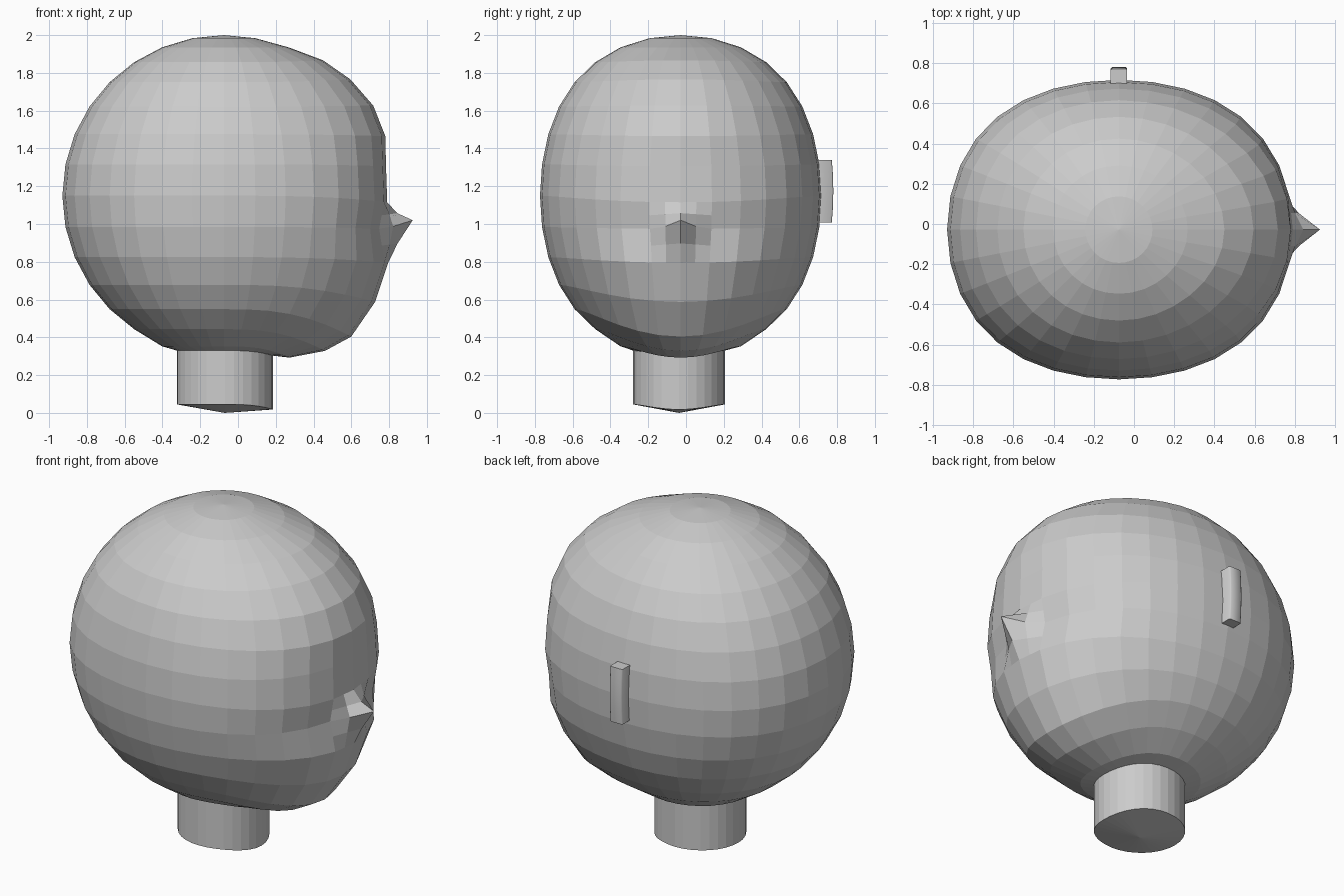
import bpy, bmesh
from math import sin, cos, pi
from mathutils import Vector

if "Cube" in bpy.data.objects:
    bpy.data.objects.remove(bpy.data.objects["Cube"])

SEG, RINGS = 32, 16
CX, CY, CZ = -0.075, -0.028, 1.15
R, RZ = 0.855, 0.85

# face profile: (x, z) shift of the front (+x) column for each ring
SHIFT = {2: (.015, 0), 3: (.05, .01), 4: (.065, .015), 5: (.08, .005), 6: (.065, -.01),
         7: (.02, -.01), 8: (.01, -.035), 9: (0, -.01), 10: (.08, -.03),
         11: (.09, -.09), 12: (.07, -.145), 13: (.06, -.115), 14: (.02, -.06)}
NOSE_BASE = Vector((0.895, CY, 1.0))
NOSE_TIP = Vector((0.925, CY, 1.02))


def head_point(i, j):
    if i == 9 and j == 0:
        return NOSE_BASE
    a, t = 2 * pi * j / SEG, pi * i / RINGS
    x, u, z = CX + R * sin(t) * cos(a), R * sin(t) * sin(a), CZ + RZ * cos(t)
    # ball softly flattened towards both sides
    squeeze = 0.11 * (abs(u) / R) ** 2.7
    y = u - squeeze if u > 0 else u + squeeze
    w = max(cos(a), 0) ** 3
    dx, dz = SHIFT.get(i, (0, 0))
    if i == 14:
        z -= 0.012
    return Vector((x + dx * w, CY + y, z + dz * w))


def neck_ring(z):
    pts = []
    for j in range(SEG):
        a = 2 * pi * j / SEG
        pts.append((-0.07 + 0.254 * cos(a), -0.037 + 0.243 * sin(a),
                    z - 0.027 * max(cos(a), 0) ** 3))
    return pts


def finish(bm, name):
    bmesh.ops.remove_doubles(bm, verts=bm.verts, dist=0.0005)
    bmesh.ops.recalc_face_normals(bm, faces=bm.faces)
    me = bpy.data.meshes.new(name)
    bm.to_mesh(me)
    bm.free()
    ob = bpy.data.objects.new(name, me)
    bpy.context.collection.objects.link(ob)
    return ob


def split_quad(bm, quad):
    """Four small faces from one quad, with the nose corner pulled to the tip."""
    p = [v.co.copy() for v in quad]
    mid = (p[0] + p[1] + p[2] + p[3]) / 4
    for n in range(4):
        corner = NOSE_TIP if (p[n] - NOSE_BASE).length < 1e-4 else p[n]
        pts = (corner, (p[n] + p[(n + 1) % 4]) / 2, mid, (p[n] + p[n - 1]) / 2)
        bm.faces.new([bm.verts.new(q) for q in pts])


# head and neck as one skin of stacked rings, with finer faces at the nose
bm = bmesh.new()
rows = [[head_point(i, j) for j in range(SEG)] for i in range(1, 15)]
rows += [neck_ring(0.33), neck_ring(0.045)]
rings = [[bm.verts.new(p) for p in row] for row in rows]
top = bm.verts.new((CX, CY, 2.0))
bottom = bm.verts.new((-0.07, -0.037, 0.0))
nose_vert = rings[8][0]
for j in range(SEG):
    k = (j + 1) % SEG
    bm.faces.new((top, rings[0][j], rings[0][k]))
    bm.faces.new((bottom, rings[-1][k], rings[-1][j]))
    for r, s in zip(rings, rings[1:]):
        quad = (r[j], s[j], s[k], r[k])
        if nose_vert in quad:
            split_quad(bm, quad)
        else:
            bm.faces.new(quad)
bm.verts.remove(nose_vert)
finish(bm, "head_and_neck")

# single ear: slim upright bar bowed outwards
bm = bmesh.new()
half = 0.041
section = [(-half, 0.66), (-half, 0.766), (-0.034, 0.772),
           (0.034, 0.772), (half, 0.766), (half, 0.66)]
levels = []
for z, bow in ((1.008, 0), (1.09, .006), (1.175, .008), (1.26, .006), (1.34, 0)):
    levels.append([bm.verts.new((CX + x, y + bow, z)) for x, y in section])
n = len(section)
for lo, hi in zip(levels, levels[1:]):
    for j in range(n):
        k = (j + 1) % n
        bm.faces.new((lo[j], lo[k], hi[k], hi[j]))
for end in (levels[0], levels[-1]):
    bm.faces.new(end)
ear = finish(bm, "ear")
bpy.context.view_layer.objects.active = ear
ear.select_set(True)
bpy.ops.object.shade_smooth_by_angle(angle=pi / 3)
